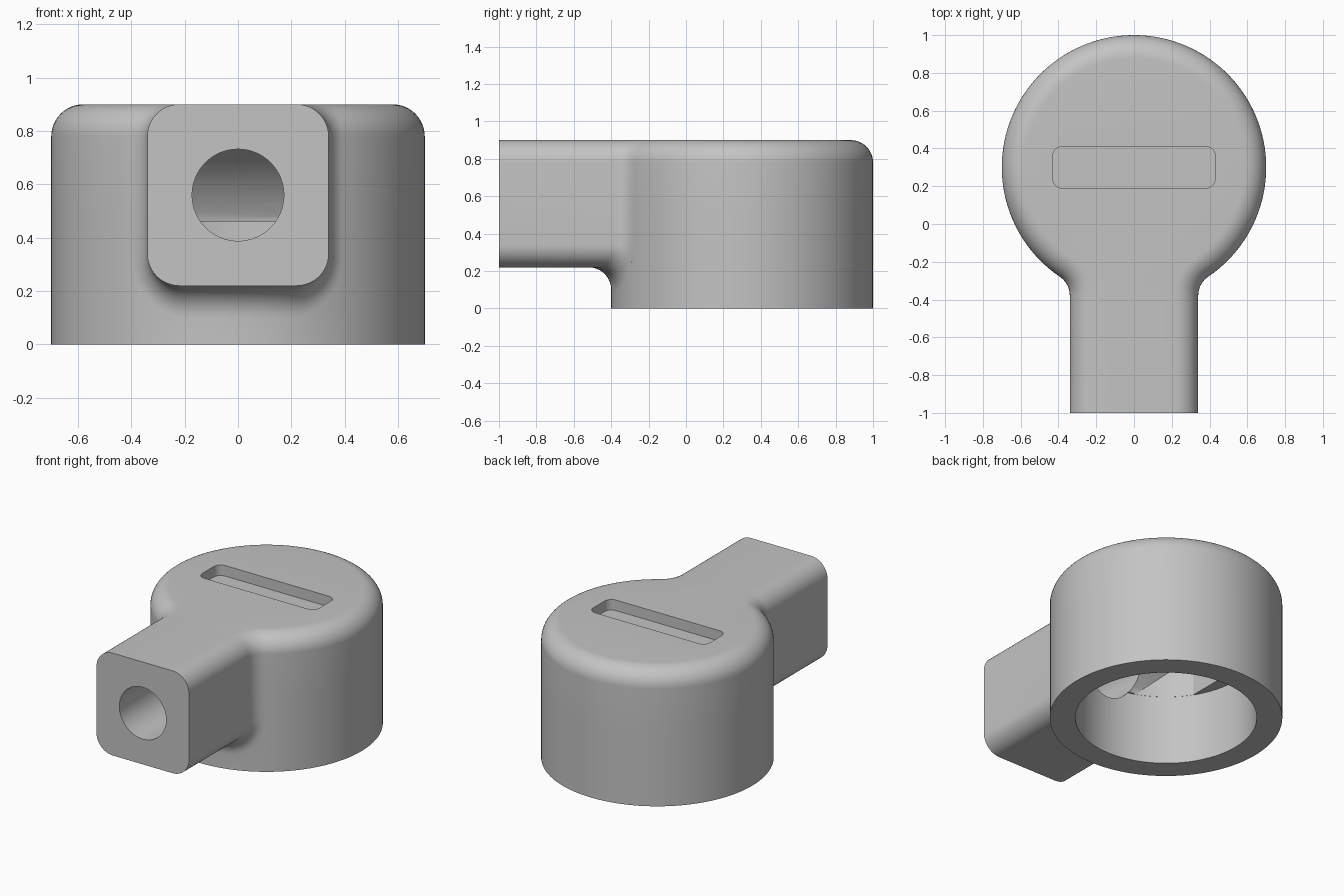
import bpy, bmesh, math
from mathutils import Vector

if "Cube" in bpy.data.objects:
    bpy.data.objects.remove(bpy.data.objects["Cube"])

CY = 0.30                  # body axis, y
R, TOP, MID = 0.70, 0.90, 0.50
W, LOW, F = 0.34, 0.22, 0.12   # arm half width, underside, rounding radius
BORE = 0.546


def loft(name, rings):
    """Closed solid through equal-length closed rings."""
    bm = bmesh.new()
    vs = [[bm.verts.new(p) for p in ring] for ring in rings]
    n = len(rings[0])
    for a, b in zip(vs, vs[1:]):
        for i in range(n):
            j = (i + 1) % n
            bm.faces.new((a[i], a[j], b[j], b[i]))
    bm.faces.new(vs[0])
    bm.faces.new(vs[-1])
    bmesh.ops.recalc_face_normals(bm, faces=bm.faces)
    mesh = bpy.data.meshes.new(name)
    bm.to_mesh(mesh)
    bm.free()
    ob = bpy.data.objects.new(name, mesh)
    bpy.context.collection.objects.link(ob)
    return ob


def boolean(target, other, operation):
    mod = target.modifiers.new(operation, 'BOOLEAN')
    mod.operation, mod.object, mod.solver = operation, other, 'EXACT'
    bpy.context.view_layer.objects.active = target
    bpy.ops.object.modifier_apply(modifier=mod.name)
    bpy.data.objects.remove(other)


def prism(name, pts, z0, z1):
    return loft(name, [[(x, y, z) for x, y in pts] for z in (z0, z1)])


def circle(r, n=128):
    return [(r * math.cos(2 * math.pi * i / n), CY + r * math.sin(2 * math.pi * i / n))
            for i in range(n)]


def fillet(p, n, steps=10):
    """Points and normals of the rolling-ball blend from arm to body."""
    c = p + n * F
    c.y = -math.sqrt((R + F) ** 2 - c.x ** 2)
    to_body = Vector((-c.x, -c.y, 0)).normalized()
    out = []
    for k in range(steps + 1):
        d = (-n).slerp(to_body, k / steps)
        out.append((c + d * F + Vector((0, CY, 0)), -d))
    return out


# Upper half: keyhole outline with a rounded top rim
right = [(Vector((W, -1, 0)), Vector((1, 0, 0)))]
right += fillet(Vector((W, 0, 0)), Vector((1, 0, 0)))
last = right[-1][0]
start = math.atan2(last.y - CY, last.x)
arc = []
for i in range(1, 100):
    a = start + (math.pi - 2 * start) * i / 100
    n = Vector((math.cos(a), math.sin(a), 0))
    arc.append((n * R + Vector((0, CY, 0)), n))
flip = Vector((-1, 1, 1))
outline = right + arc + [(p * flip, n * flip) for p, n in reversed(right)]
levels = [(0, MID)]
for k in range(13):
    a = math.pi / 2 * k / 12
    levels.append((F * (1 - math.cos(a)), TOP - F + F * math.sin(a)))
body = loft("housing", [[p - n * d + Vector((0, 0, z)) for p, n in outline]
                        for d, z in levels])

# Lower half: plain drum sharing the rim points
gap = []
for i in range(1, 50):
    a = math.pi - start + 2 * (math.pi / 2 + start) * i / 50
    gap.append((R * math.cos(a), CY + R * math.sin(a)))
rim = [right[-1]] + arc + [(last * flip, None)]
drum = prism("drum", [(p.x, p.y) for p, _ in rim] + gap, 0, MID)

# Lower arm half: rounded section flaring into the drum
half = [(Vector((W, 0, MID)), Vector((1, 0, 0)))]
for k in range(13):
    a = -math.pi / 2 * k / 12
    n = Vector((math.cos(a), 0, math.sin(a)))
    half.append((Vector((W - F, 0, LOW + F)) + n * F, n))
down = Vector((0, 0, -1))
flat = [(Vector(((W - F) * (1 - i / 6), 0, LOW)), down) for i in range(1, 12)]
section = half + flat + [(p * flip, n * flip) for p, n in reversed(half)]
strips = []
for p, n in section:
    strip = [Vector((p.x, -1, p.z))] + [q for q, _ in fillet(p, n)]
    end = strip[-1]
    strips.append(strip + [Vector((end.x * 0.85, CY - 0.45, end.z))])
arm = loft("arm", list(zip(*strips)))

boolean(drum, arm, 'UNION')
boolean(body, drum, 'UNION')

# Round bore, open below
boolean(body, prism("bore", circle(BORE), -0.1, 0.46), 'DIFFERENCE')

# Vaulted chamber above the bore, with straight sides
vault = [(CY - 0.55, 0.26)]
vault += [(CY - 0.55 * math.cos(math.pi * i / 48), 0.26 + 0.55 * math.sin(math.pi * i / 48))
          for i in range(1, 49)]
chamber = loft("chamber", [[(x, y, z) for y, z in vault] for x in (-0.46, 0.46)])
boolean(chamber, prism("chamber_limit", circle(BORE - 0.001), 0.3, TOP), 'INTERSECT')
boolean(body, chamber, 'DIFFERENCE')

# Cable hole through the arm
hole = [[(x, y, z - CY + 0.56) for x, z in circle(0.172, 64)] for y in (-1.1, 0.2)]
boolean(body, loft("cable_hole", hole), 'DIFFERENCE')

# Shallow rounded recess in the top
slot = []
for q in range(4):
    sx, sy = ((1, 1), (-1, 1), (-1, -1), (1, -1))[q]
    for k in range(7):
        a = math.pi / 2 * (q + k / 6)
        slot.append((sx * 0.38 + 0.05 * math.cos(a), CY + sy * 0.06 + 0.05 * math.sin(a)))
boolean(body, prism("recess", slot, 0.83, 1.0), 'DIFFERENCE')

# Material and shading
mat = bpy.data.materials.new("plain grey")
mat.use_nodes = True
colour = (0.55, 0.55, 0.55, 1)
mat.diffuse_color = colour
mat.node_tree.nodes["Principled BSDF"].inputs["Base Color"].default_value = colour
body.data.materials.clear()
body.data.materials.append(mat)
bpy.context.view_layer.objects.active = body
body.select_set(True)
bpy.ops.object.shade_smooth_by_angle(angle=math.radians(30))
